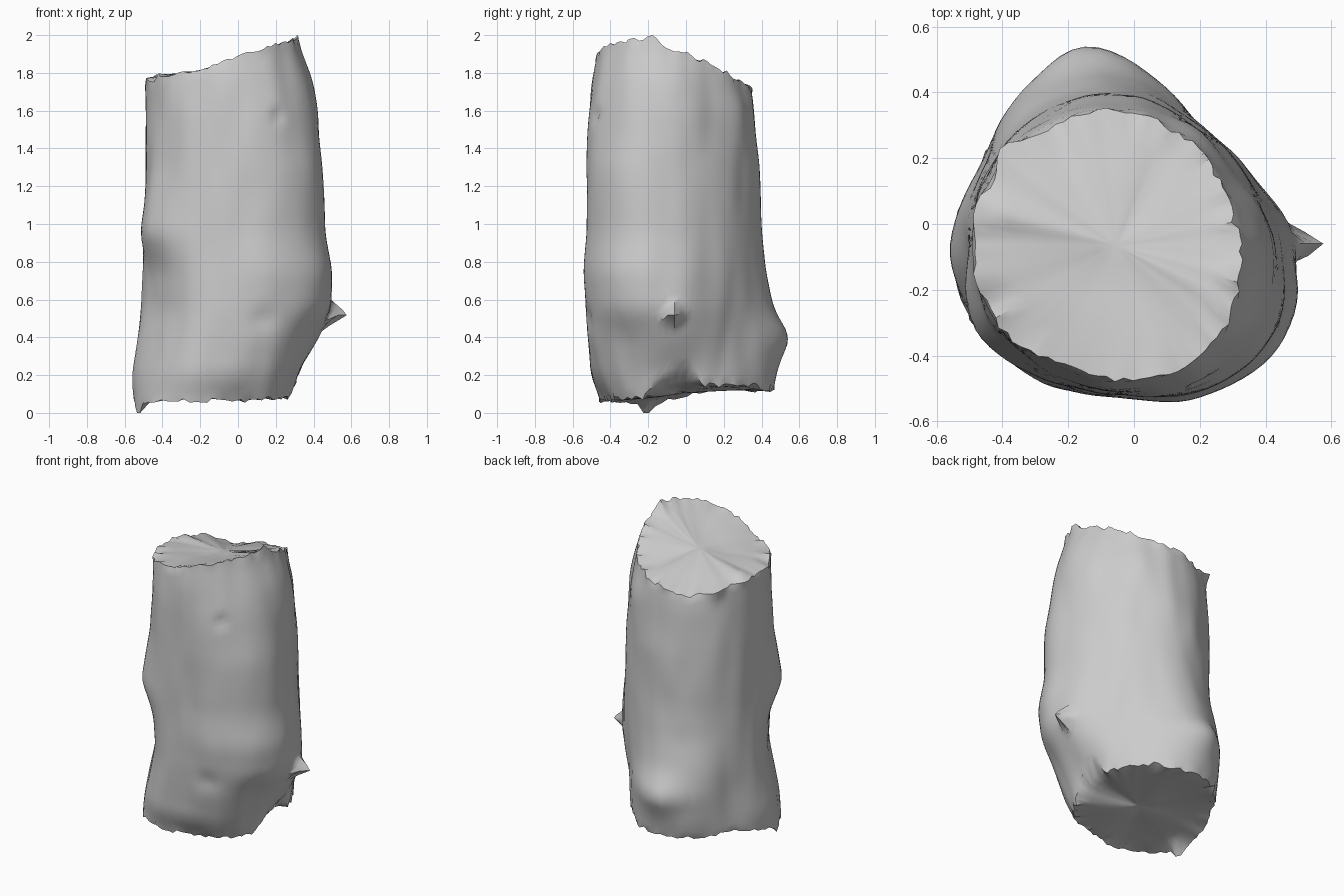
import bpy, bmesh, math, random
from mathutils import Vector, noise

if "Cube" in bpy.data.objects:
    bpy.data.objects.remove(bpy.data.objects["Cube"], do_unlink=True)

random.seed(4)
COLS, ROWS, CAP_RINGS = 96, 60, 8
AXIS = Vector((-0.03, -0.06, 0))

# Trunk cross-sections: height, then radius in hundredths every 30 degrees from +x
SECTIONS = [
    (0.05, (32, 36, 42, 51, 51, 50, 52, 52, 45, 35, 35, 34)),
    (0.2, (34, 38, 43, 53, 55, 50, 53, 51, 49, 44, 42, 38)),
    (0.4, (46, 42, 43, 56, 57, 49, 50, 47, 48, 46, 48, 46)),
    (0.55, (52, 44, 43, 51, 54, 49, 48, 44, 47, 47, 51, 55)),
    (0.75, (51, 44, 43, 48, 49, 48, 47, 45, 47, 47, 53, 57)),
    (0.95, (48, 43, 43, 46, 47, 47, 47, 53, 48, 46, 51, 53)),
    (1.3, (46, 42, 42, 45, 46, 47, 46, 47, 46, 46, 51, 52)),
    (1.6, (45, 40, 41, 42, 44, 46, 46, 46, 45, 45, 48, 48)),
    (1.75, (42, 37, 37, 40, 41, 45, 46, 46, 43, 44, 45, 45)),
    (1.95, (34, 33, 36, 40, 41, 45, 46, 45, 40, 40, 41, 39)),
]

# Heights of the broken edges in hundredths, every 30 degrees
TOP_EDGE = (192, 186, 176, 173, 169, 174, 177, 178, 181, 188, 194, 197)
BOTTOM_EDGE = (17, 15, 14, 12, 12, 13, 8, 6, 7, 6, 7, 9)

# Small swellings and dents: angle, z, angular width, height width, amount
BUMPS = [
    (103, 0.40, 12, 0.12, 0.04),
    (141, 1.78, 5, 0.09, 0.06),
    (300, 1.57, 4, 0.04, -0.02),
    (290, 0.50, 8, 0.06, -0.015),
]


def angle_gap(a, b):
    return (a - b + 180) % 360 - 180


def bell(d, width):
    return math.exp(-(d / width) ** 2)


def around(table, deg):
    """Smooth value from a table of hundredths that runs round the trunk."""
    n = len(table)
    pos = deg * n / 360
    i, t = int(pos), pos % 1
    a, b, c, d = (table[(i + k) % n] / 100 for k in (-1, 0, 1, 2))
    return b + t / 2 * (c - a + t * (2 * a - 5 * b + 4 * c - d + t * (3 * (b - c) + d - a)))


def section_radius(deg, z):
    z = min(max(z, SECTIONS[0][0]), SECTIONS[-1][0])
    for low, high in zip(SECTIONS, SECTIONS[1:]):
        if z <= high[0]:
            t = (z - low[0]) / (high[0] - low[0])
            return around(low[1], deg) * (1 - t) + around(high[1], deg) * t


def bark_point(deg, z, rough):
    a = math.radians(deg)
    out = Vector((math.cos(a), math.sin(a), 0))
    radius = sum(section_radius(deg, z + dz) for dz in (-0.04, 0, 0.04)) / 3 + rough
    for angle, height, wide, tall, amount in BUMPS:
        radius += amount * bell(angle_gap(deg, angle), wide) * bell(z - height, tall)
    # broken twig stub
    stub = abs(angle_gap(deg, 0)) / 8 + abs(z - 0.52) / 0.08
    radius += 0.1 * max(0, 1 - stub)
    # gentle lengthwise unevenness
    radius += 0.008 * noise.noise(Vector((out.x * 4, out.y * 4, z * 3)))
    return AXIS + out * radius + Vector((0, 0, z))


def ragged(deg, seed):
    a = math.radians(deg)
    jag = noise.noise(Vector((math.cos(a) * 7, math.sin(a) * 7, seed)))
    return 0.025 * jag + random.uniform(-0.01, 0.01)


def rim_heights(deg):
    """Ragged lower and upper edge of the trunk at an angle."""
    low = around(BOTTOM_EDGE, deg) + ragged(deg, 2)
    low += 0.09 * max(0, 1 - abs(angle_gap(deg, 4)) / 22)
    low -= 0.07 * bell(angle_gap(deg, 196), 7)
    high = around(TOP_EDGE, deg) + ragged(deg, 5)
    high += 0.04 * bell(angle_gap(deg, 340), 9)
    return max(low, 0), min(high, 2)


def bridge(bm, lower, upper):
    for i in range(COLS):
        j = (i + 1) % COLS
        bm.faces.new((lower[i], lower[j], upper[j], upper[i]))


def add_cap(bm, rim, edge, up):
    """Broken wood end, uneven and closed towards its middle."""
    mid = sum((v.co for v in rim), Vector()) / COLS
    outer = rim
    for k in range(1, CAP_RINGS):
        f = 1 - k / CAP_RINGS
        ring = []
        for i, v in enumerate(rim):
            deg = i * 360 / COLS
            flat = around(edge, deg)
            p = mid.lerp(v.co, f)
            p.z = mid.z + (flat - mid.z) * f + (v.co.z - flat) * f ** 16
            p.z += 0.03 * (1 - f) * noise.noise(p * 4)
            # splinter ridge on the upper end
            if up:
                p.z += 0.04 * f * f * max(0, 1 - abs(angle_gap(deg, 166)) / 10)
            ring.append(bm.verts.new(p))
        bridge(bm, outer, ring) if up else bridge(bm, ring, outer)
        outer = ring
    centre = bm.verts.new(mid)
    for i in range(COLS):
        a, b = outer[i], outer[(i + 1) % COLS]
        bm.faces.new((a, b, centre) if up else (b, a, centre))


# Trunk wall
bm = bmesh.new()
angles = [i * 360 / COLS for i in range(COLS)]
rims = [rim_heights(d) for d in angles]
rings = []
for r in range(ROWS + 1):
    t = r / ROWS
    ring = []
    for deg, (low, high) in zip(angles, rims):
        rough = random.uniform(-0.012, 0.006) if r in (0, ROWS) else 0
        ring.append(bm.verts.new(bark_point(deg, low + (high - low) * t, rough)))
    rings.append(ring)
for lower, upper in zip(rings, rings[1:]):
    bridge(bm, lower, upper)

# Both broken ends
add_cap(bm, rings[-1], TOP_EDGE, True)
add_cap(bm, rings[0], BOTTOM_EDGE, False)

bmesh.ops.recalc_face_normals(bm, faces=bm.faces)
mesh = bpy.data.meshes.new("trunk_piece")
bm.to_mesh(mesh)
bm.free()
trunk = bpy.data.objects.new("trunk_piece", mesh)
bpy.context.collection.objects.link(trunk)

# Plain grey
grey = bpy.data.materials.new("plain_grey")
grey.use_nodes = True
colour = (0.6, 0.6, 0.6, 1)
grey.diffuse_color = colour
for node in grey.node_tree.nodes:
    if node.type == "BSDF_PRINCIPLED":
        node.inputs["Base Color"].default_value = colour
mesh.materials.append(grey)

bpy.ops.object.select_all(action="DESELECT")
trunk.select_set(True)
bpy.context.view_layer.objects.active = trunk
bpy.ops.object.shade_smooth_by_angle(angle=math.radians(40))
